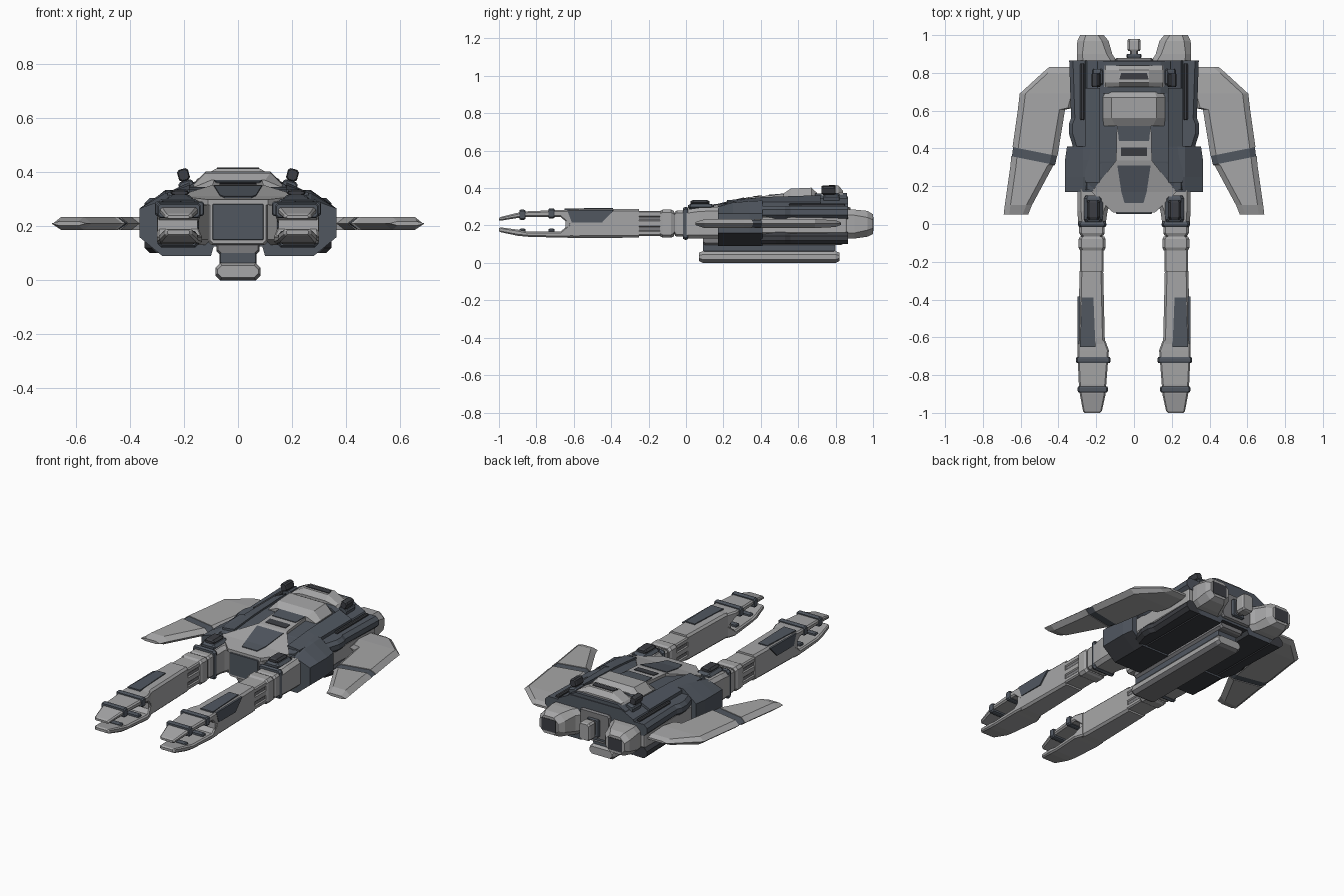
import bpy, bmesh, math
from mathutils import Matrix


def material(name, rgb):
    m = bpy.data.materials.new(name)
    m.diffuse_color = (*rgb, 1)
    return m


LIGHT = material("light grey", (0.38, 0.38, 0.385))
MID = material("mid grey", (0.2, 0.2, 0.21))
SLATE = material("slate", (0.082, 0.096, 0.118))
DARK = material("dark grey", (0.045, 0.048, 0.056))


def octa(y, x0, x1, z0, z1, c=0.02):
    """Chamfered rectangle ring at a given y."""
    return [(x0 + c, y, z0), (x1 - c, y, z0), (x1, y, z0 + c), (x1, y, z1 - c),
            (x1 - c, y, z1), (x0 + c, y, z1), (x0, y, z1 - c), (x0, y, z0 + c)]


def sym(y, half):
    """Closed ring from a half profile of (x, z), bottom to top."""
    return [(x, y, z) for x, z in half] + [(-x, y, z) for x, z in reversed(half)]


def loft(name, rings, mat, mirror=False, alt=None, rule=None):
    """Skin rings; faces whose centre and normal satisfy rule get the alt material."""
    bm = bmesh.new()
    vs = [[bm.verts.new(p) for p in r] for r in rings]
    n = len(vs[0])
    for a, b in zip(vs, vs[1:]):
        for i in range(n):
            j = (i + 1) % n
            bm.faces.new((a[i], a[j], b[j], b[i]))
    bm.faces.new(vs[0])
    bm.faces.new(vs[-1])
    bmesh.ops.recalc_face_normals(bm, faces=bm.faces)
    if rule:
        for f in bm.faces:
            if rule(f.calc_center_median(), f.normal):
                f.material_index = 1
    me = bpy.data.meshes.new(name)
    bm.to_mesh(me)
    bm.free()
    me.materials.append(mat)
    if alt:
        me.materials.append(alt)
    o = bpy.data.objects.new(name, me)
    bpy.context.collection.objects.link(o)
    if mirror:
        o.modifiers.new("mirror", 'MIRROR').use_mirror_merge = False
    return o


def block(name, x0, x1, y0, y1, z0, z1, mat, c=0.01, mirror=False):
    """Box with chamfers on every edge."""
    return loft(name, [octa(y0, x0 + c / 2, x1 - c / 2, z0 + c / 2, z1 - c / 2, c),
                       octa(y0 + c, x0, x1, z0, z1, c), octa(y1 - c, x0, x1, z0, z1, c),
                       octa(y1, x0 + c / 2, x1 - c / 2, z0 + c / 2, z1 - c / 2, c)],
                mat, mirror)


def plate(name, y0, w0, z0, y1, w1, z1, mat, t=0.008, cx=0, mirror=False):
    """Thin sloping trapezoid whose top runs from z0 to z1."""
    return loft(name, [[(cx - w, y, z - t), (cx + w, y, z - t), (cx + w, y, z), (cx - w, y, z)]
                       for y, w, z in ((y0, w0, z0), (y1, w1, z1))], mat, mirror)


# --- hull: faceted core, wide front collar, side rails ---
def core(y, top, w):
    return sym(y, [(0.09, 0.125), (0.1, 0.1), (0.25, 0.1), (0.28, 0.15), (0.28, 0.26), (0.25, 0.315), (w, top)])


loft("hull_core", [core(0.18, 0.305, 0.2), core(0.33, 0.335, 0.19), core(0.5, 0.345, 0.18),
                   core(0.865, 0.355, 0.17)], SLATE, alt=DARK, rule=lambda c, n: n.z < -0.3)


def collar(y, top, d=0):
    return sym(y, [(0.09, 0.125), (0.1, 0.09), (0.28, 0.09), (0.365 - d, 0.16),
                   (0.365 - d, 0.265), (0.27, top), (0.17, top + 0.005)])


loft("hull_collar", [collar(0.17, 0.3), collar(0.25, 0.322), collar(0.34, 0.33), collar(0.41, 0.333, 0.01)],
     SLATE, alt=DARK, rule=lambda c, n: n.z < -0.3)
block("side_channel", 0.25, 0.325, 0.38, 0.86, 0.155, 0.25, LIGHT, 0.008, True)
for label, a, b, m in (("upper", 0.235, 0.305, SLATE), ("lower", 0.1, 0.165, DARK)):
    loft(label + "_side_rail", [octa(0.4, 0.24, 0.32, a, b), octa(0.48, 0.24, 0.345, a, b),
                                octa(0.53, 0.24, 0.345, a, b), octa(0.56, 0.24, 0.333, a, b),
                                octa(0.865, 0.24, 0.343, a, b)], m, True)
block("rail_trim", 0.262, 0.285, 0.55, 0.85, 0.295, 0.318, DARK, 0.006, True)
loft("shoulder_plate", [[(0.18, y, z - 0.02), (0.26, y, 0.3), (0.26, y, 0.325), (0.18, y, z)]
                        for y, z in ((0.22, 0.335), (0.41, 0.352), (0.72, 0.362))], SLATE, True)

# --- hips and the block between the legs ---
block("pelvis", -0.11, 0.11, 0.06, 0.3, 0.13, 0.295, LIGHT, 0.012)
block("pelvis_front_panel", -0.095, 0.095, 0.054, 0.066, 0.148, 0.282, SLATE, 0.004)
loft("hip", [octa(0.0, 0.15, 0.295, 0.13, 0.285), octa(0.07, 0.14, 0.3, 0.13, 0.295),
             octa(0.2, 0.09, 0.3, 0.13, 0.3)], LIGHT, True)

# --- spine on top of the hull ---
plate("spine_skirt", 0.06, 0.11, 0.298, 0.17, 0.225, 0.312, LIGHT, 0.02)
plate("spine_deck", 0.17, 0.225, 0.312, 0.335, 0.095, 0.352, LIGHT, 0.02)
plate("spine_neck", 0.335, 0.095, 0.352, 0.54, 0.09, 0.368, LIGHT, 0.04)
plate("spine_window", 0.11, 0.05, 0.309, 0.17, 0.067, 0.316, SLATE)
plate("spine_window_rear", 0.17, 0.067, 0.316, 0.31, 0.088, 0.35, SLATE)
plate("neck_vent", 0.36, 0.068, 0.357, 0.405, 0.068, 0.361, DARK)
plate("neck_hatch", 0.44, 0.08, 0.364, 0.52, 0.088, 0.371, SLATE)
loft("canopy", [sym(0.52, [(0.16, 0.33), (0.16, 0.345), (0.1, 0.37)]),
                sym(0.56, [(0.165, 0.33), (0.165, 0.352), (0.12, 0.397)]),
                sym(0.67, [(0.165, 0.33), (0.165, 0.355), (0.12, 0.402)]),
                sym(0.7, [(0.15, 0.33), (0.15, 0.35), (0.11, 0.375)])], LIGHT)
loft("rear_deck", [sym(0.69, [(0.2, 0.33), (0.19, 0.345), (0.14, 0.37)]),
                   sym(0.86, [(0.2, 0.33), (0.19, 0.35), (0.14, 0.375)])], SLATE)
loft("rear_crest", [sym(0.725, [(0.165, 0.355), (0.15, 0.37), (0.08, 0.385)]),
                    sym(0.75, [(0.165, 0.355), (0.15, 0.375), (0.08, 0.413)]),
                    sym(0.815, [(0.165, 0.355), (0.15, 0.375), (0.08, 0.413)]),
                    sym(0.84, [(0.165, 0.355), (0.15, 0.375), (0.08, 0.385)])], LIGHT)
plate("crest_slot", 0.765, 0.078, 0.417, 0.8, 0.068, 0.417, DARK)

# --- small tilted turrets ---
for part, dims in (("turret_base", (-0.028, 0.028, 0.735, 0.82, -0.035, 0.01)),
                   ("turret_head", (-0.021, 0.021, 0.725, 0.8, 0.01, 0.055))):
    t = block(part, *dims, SLATE if part == "turret_base" else DARK, 0.008)
    t.data.transform(Matrix.Translation((0.193, 0, 0.358)) @ Matrix.Rotation(math.radians(15), 4, 'Y'))
    t.modifiers.new("mirror", 'MIRROR')

# --- rear engines and centre tail ---
loft("engine", [octa(0.86, 0.09, 0.3, 0.13, 0.285, 0.03), octa(0.9, 0.115, 0.303, 0.13, 0.285, 0.03),
                octa(0.97, 0.135, 0.3, 0.14, 0.278, 0.035), octa(1.0, 0.16, 0.285, 0.155, 0.26, 0.03)],
     LIGHT, True)
block("engine_nozzle", 0.175, 0.27, 0.99, 1.0015, 0.17, 0.245, DARK, 0.001, True)
block("engine_bridge", -0.1, 0.1, 0.84, 0.88, 0.14, 0.3, MID)
block("tail_stem", -0.022, 0.022, 0.86, 0.93, 0.17, 0.26, MID)
block("tail_tip", -0.035, 0.035, 0.915, 0.98, 0.165, 0.27, LIGHT)
block("tail_collar", -0.04, 0.04, 0.88, 0.9, 0.16, 0.265, SLATE, 0.006)


# --- wings, with a dark band across each ---
def wing(y, x0, x1, h=0.024, e=0.03):
    z = 0.21
    return [(x0, y, z), (x0 + e, y, z - h), (x1 - e, y, z - h), (x1, y, z), (x1 - e, y, z + h), (x0 + e, y, z + h)]


loft("wing_inner", [wing(0.83, 0.3, 0.45, 0.006), wing(0.8, 0.3, 0.485, 0.018), wing(0.69, 0.3, 0.605),
                    wing(0.615, 0.32, 0.614), wing(0.605, 0.365, 0.615), wing(0.385, 0.405, 0.643)], LIGHT, True)
loft("wing_band", [wing(0.385, 0.407, 0.64, 0.02), wing(0.335, 0.418, 0.646, 0.02)], SLATE, True)
loft("wing_tip", [wing(0.335, 0.416, 0.65), wing(0.31, 0.427, 0.654), wing(0.1, 0.54, 0.684),
                  wing(0.05, 0.56, 0.69, 0.008)], LIGHT, True)
# slant the joint so the band climbs outward
for o in bpy.data.objects:
    if o.name.startswith("wing"):
        for v in o.data.vertices:
            if 0.33 < v.co.y < 0.39:
                v.co.y += (v.co.x - 0.53) * 0.2

# --- legs ---
block("hip_collar", 0.145, 0.297, -0.015, 0.012, 0.122, 0.3, SLATE, 0.012, True)
block("hip_cap", 0.165, 0.265, 0.01, 0.15, 0.285, 0.315, SLATE, 0.015, True)
block("hip_cap_top", 0.18, 0.25, 0.025, 0.125, 0.31, 0.336, DARK, 0.012, True)
block("upper_leg", 0.155, 0.29, -0.06, 0.0, 0.14, 0.28, LIGHT, 0.012, True)
block("knee_ring", 0.15, 0.293, -0.14, -0.065, 0.135, 0.285, LIGHT, 0.015, True)
block("knee_core", 0.168, 0.28, -0.27, -0.04, 0.152, 0.27, MID, 0.012, True)
for z0, z1 in ((0.145, 0.175), (0.19, 0.23), (0.245, 0.278)):
    block("knee_strut", 0.162, 0.286, -0.26, -0.13, z0, z1, LIGHT, 0.007, True)
loft("lower_leg", [octa(-0.645, 0.15, 0.297, 0.135, 0.282, 0.012), octa(-0.6, 0.155, 0.295, 0.133, 0.287, 0.012),
                   octa(-0.25, 0.163, 0.288, 0.135, 0.289, 0.012)], LIGHT, True)


# dark panel wrapping the outer top edge of each leg
plate("leg_top_panel", -0.65, 0.041, 0.291, -0.39, 0.03, 0.294, SLATE, cx=0.245, mirror=True)
loft("leg_side_panel", [[(x, -0.61, 0.215), (x, -0.45, 0.215), (x, -0.385, 0.283), (x, -0.635, 0.281)]
                        for x in (0.287, 0.299)], SLATE, True)

# --- claw jaws ---
loft("upper_jaw", [octa(-0.62, 0.15, 0.297, 0.2, 0.283, 0.008), octa(-0.67, 0.133, 0.3, 0.246, 0.283, 0.008),
                   octa(-0.85, 0.147, 0.292, 0.246, 0.276, 0.008), octa(-0.9, 0.15, 0.287, 0.24, 0.268, 0.008),
                   octa(-0.99, 0.17, 0.27, 0.226, 0.246, 0.006), octa(-1.0, 0.18, 0.26, 0.228, 0.24, 0.004)],
     LIGHT, True)
loft("lower_jaw", [octa(-0.62, 0.15, 0.297, 0.135, 0.21, 0.008), octa(-0.67, 0.133, 0.3, 0.135, 0.168, 0.008),
                   octa(-0.85, 0.147, 0.292, 0.14, 0.168, 0.008), octa(-0.9, 0.15, 0.287, 0.145, 0.178, 0.008),
                   octa(-0.99, 0.17, 0.27, 0.164, 0.19, 0.006), octa(-1.0, 0.18, 0.26, 0.17, 0.185, 0.004)],
     LIGHT, True)
for y, x0, x1, zt in ((-0.72, 0.125, 0.307, 0.292), (-0.875, 0.138, 0.298, 0.285)):
    block("upper_jaw_band", x0, x1, y - 0.016, y + 0.016, zt - 0.055, zt, SLATE, 0.008, True)
    block("lower_jaw_tooth", x0 + 0.03, x1 - 0.03, y - 0.016, y + 0.016, 0.15, 0.183, SLATE, 0.006, True)

# --- belly pod ---
block("pod_mount", -0.08, 0.08, 0.09, 0.84, 0.095, 0.15, MID, 0.012)
block("pod_neck", -0.068, 0.068, 0.09, 0.8, 0.055, 0.11, SLATE, 0.008)
loft("pod", [octa(0.07, -0.075, 0.075, 0.01, 0.055, 0.015), octa(0.09, -0.084, 0.084, 0.0, 0.063, 0.018),
             octa(0.8, -0.084, 0.084, 0.0, 0.063, 0.018), octa(0.82, -0.075, 0.075, 0.01, 0.055, 0.015)],
     LIGHT, alt=MID, rule=lambda c, n: n.z < -0.3)
